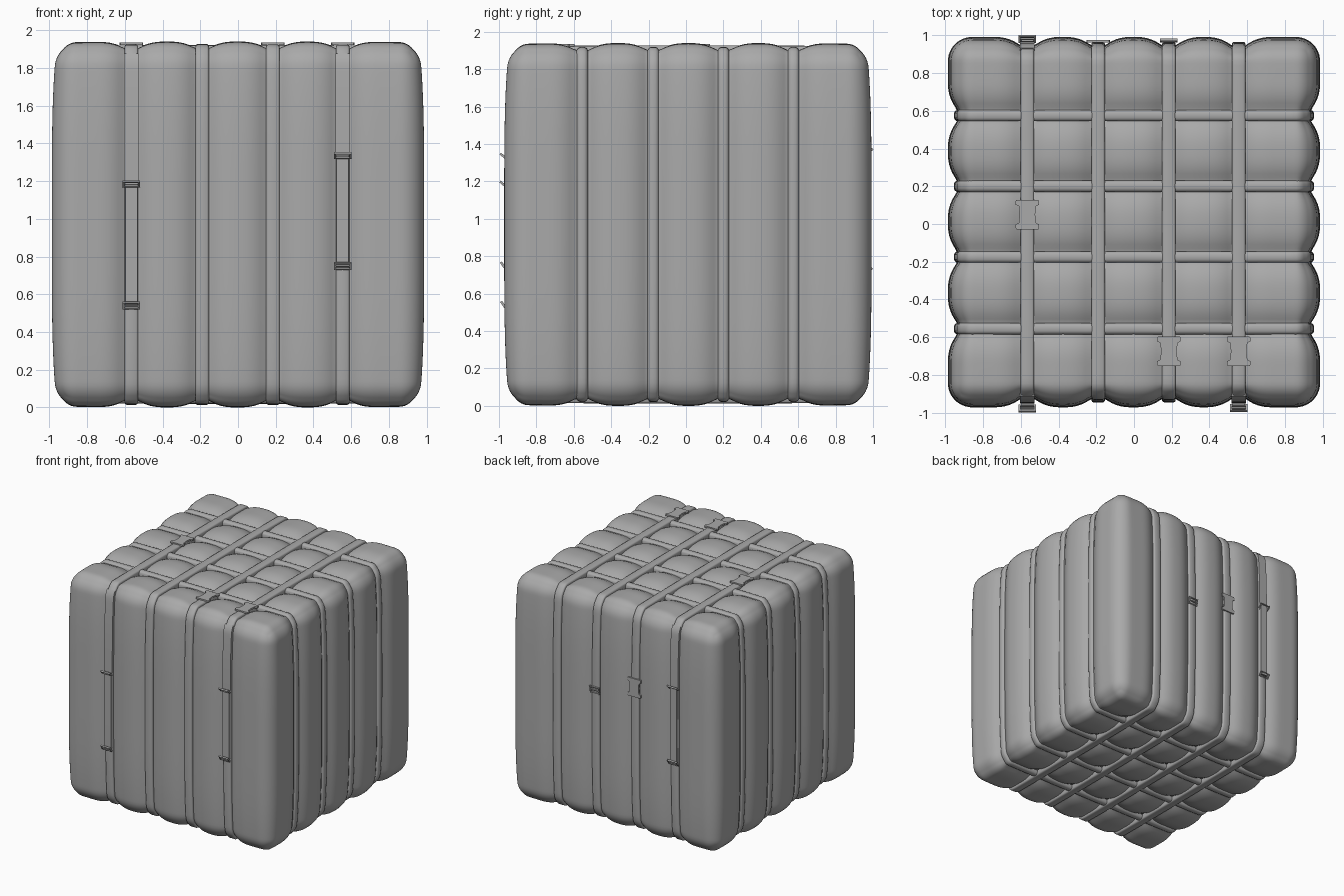
import bpy, bmesh, math
from mathutils import Vector, Matrix

if "Cube" in bpy.data.objects:
    bpy.data.objects.remove(bpy.data.objects["Cube"])

H = Vector((0.987, 0.982, 0.97))      # half size of the bundle
C = Vector((0, 0.01, 0.97))           # its centre
R = 0.13                              # edge rounding
XS = [-0.565, -0.19, 0.185, 0.555]    # straps running front to back
YS = [-0.565, -0.185, 0.19, 0.565]    # straps running side to side (relative to C)
DEPTH = 0.05

GREY = bpy.data.materials.new("dark_grey")
GREY.diffuse_color = (0.4, 0.4, 0.4, 1)
GREY.use_nodes = True
GREY.node_tree.nodes["Principled BSDF"].inputs["Base Color"].default_value = GREY.diffuse_color


def groove(v, straps):
    d = max(0, min(abs(v - s) for s in straps) - 0.03)
    return DEPTH * (1 - min(1, d / 0.155)) ** 2.5


def surf(u, use="xy"):
    """Map a point on the unit cube to the pillowed bundle; returns point, normal."""
    p = Vector(u) * H
    inner = Vector([max(-(H[i] - R), min(H[i] - R, p[i])) for i in range(3)])
    n = (p - inner).normalized()
    q = inner + n * R
    push = 0.028 * u[2] ** 4
    off = Vector((n.x * push, n.y * push, n.z * 0.006 * (u[0] ** 4 + u[1] ** 4)))
    if "x" in use:
        off += Vector((0, n.y, n.z * 0.75)) * groove(p.x, XS)
    if "y" in use:
        off += Vector((n.x, 0, n.z * 0.75)) * groove(p.y, YS)
    return q - off + C, n


def finish(name, bm, angle=35):
    bmesh.ops.recalc_face_normals(bm, faces=bm.faces)
    me = bpy.data.meshes.new(name)
    bm.to_mesh(me)
    bm.free()
    me.materials.append(GREY)
    ob = bpy.data.objects.new(name, me)
    bpy.context.collection.objects.link(ob)
    bpy.ops.object.select_all(action="DESELECT")
    ob.select_set(True)
    bpy.context.view_layer.objects.active = ob
    bpy.ops.object.shade_smooth_by_angle(angle=math.radians(angle))
    return ob


def sweep(name, path, axis, profile, closed):
    """Sweep a (sideways, outward) profile along surface points."""
    bm = bmesh.new()
    rings = [[bm.verts.new(p + axis * a + n * b) for a, b in profile] for p, n in path]
    k = len(profile)
    for i in range(len(rings) if closed else len(rings) - 1):
        r0, r1 = rings[i], rings[(i + 1) % len(rings)]
        for j in range(k):
            bm.faces.new((r0[j], r0[(j + 1) % k], r1[(j + 1) % k], r1[j]))
    if not closed:
        bm.faces.new(rings[0])
        bm.faces.new(rings[-1])
    finish(name, bm, 50)


# padded body
bm = bmesh.new()
bmesh.ops.create_cube(bm, size=2)
bmesh.ops.subdivide_edges(bm, edges=bm.edges, cuts=83, use_grid_fill=True)
for v in bm.verts:
    v.co = surf(v.co)[0]
finish("padded_bundle", bm, 60)

# closed straps around the bundle
N = 64
t = [-1 + 2 * i / N for i in range(N)]
square = [(a, -1) for a in t] + [(1, a) for a in t] + [(-a, 1) for a in t] + [(-1, -a) for a in t]


def band(w, top, edge):
    return [(-w, -0.02), (-w, top - edge), (-w + edge * 0.4, top - edge * 0.35), (-w + edge * 1.1, top),
            (w - edge * 1.1, top), (w - edge * 0.4, top - edge * 0.35), (w, top - edge), (w, -0.02)]


for i, x in enumerate(XS):
    path = [surf((x / H.x, a, b), "x") for a, b in square]
    sweep(f"long_strap_{i + 1}", path, Vector((1, 0, 0)), band(0.036, 0.024, 0.01), True)
for i, y in enumerate(YS):
    path = [surf((a, y / H.y, b), "y") for a, b in square]
    sweep(f"cross_strap_{i + 1}", path, Vector((0, 1, 0)), band(0.03, 0.018, 0.016), True)


def place(face, x, v, lift, tilt=0):
    """Frame on a strap: local y runs along the strap, local z points outward."""
    if face == "top":
        u, X, Y = (x / H.x, (v - C.y) / H.y, 1), Vector((1, 0, 0)), Vector((0, 1, 0))
    else:
        s = -1 if face == "front" else 1
        u, X, Y = (x / H.x, s, (v - C.z) / H.z), Vector((-s, 0, 0)), Vector((0, 0, 1))
    p, n = surf(u, "x")
    m = Matrix((X, Y, X.cross(Y))).transposed().to_4x4()
    return Matrix.Translation(p + n * lift) @ m @ Matrix.Rotation(math.radians(tilt), 4, "X")


def box(bm, centre, size):
    m = Matrix.Translation(centre) @ Matrix.Diagonal((*size, 1))
    bmesh.ops.create_cube(bm, size=1, matrix=m)


# ladder-lock frames: two side rails and cross bars
def frame(name, face, x, v, tilt, bars, length=0.045, lift=0.05):
    bm = bmesh.new()
    for s in (-1, 1):
        box(bm, (s * 0.041, 0, 0), (0.01, length, 0.012))
    for j in range(bars):
        box(bm, (0, (j / (bars - 1) - 0.5) * (length - 0.008), 0), (0.092, 0.008, 0.012))
    bm.transform(place(face, x, v, lift, tilt))
    finish(name, bm)


# side-release clips: flat plate with a waist and flared ends
def clip(name, face, x, v):
    half = [(0.058, -0.078), (0.062, -0.072), (0.062, -0.052), (0.046, -0.045),
            (0.041, 0), (0.046, 0.045), (0.062, 0.052), (0.062, 0.072), (0.058, 0.078)]
    outline = half + [(-a, -b) for a, b in half]
    bm = bmesh.new()
    f = bm.faces.new([bm.verts.new((a, b, -0.006)) for a, b in outline])
    r = bmesh.ops.extrude_face_region(bm, geom=[f])
    vs = [g for g in r["geom"] if isinstance(g, bmesh.types.BMVert)]
    bmesh.ops.translate(bm, verts=vs, vec=(0, 0, 0.014))
    bm.transform(place(face, x, v, 0.026))
    finish(name, bm)


# doubled webbing with a frame at each end
for name, face, x, hi, lo in (("left_front", "front", -0.565, 1.185, 0.54),
                              ("right_front", "front", 0.555, 1.335, 0.75),
                              ("left_back", "back", -0.565, 1.36, 0.72)):
    s = -1 if face == "front" else 1
    for part, z0, z1, w, top in (("tail", lo, hi, 0.032, 0.038), ("webbing", hi, 1.9, 0.038, 0.03)):
        path = [surf((x / H.x, s, (z0 + (z1 - z0) * i / 24 - C.z) / H.z), "x") for i in range(25)]
        sweep(f"{name}_{part}", path, Vector((1, 0, 0)),
              [(-w, 0.01), (-w, top), (w, top), (w, 0.01)], False)
    out = 0.055 if face == "front" else 0.04
    frame(f"{name}_upper_frame", face, x, hi, 50, 2, lift=out)
    frame(f"{name}_lower_frame", face, x, lo, 35, 3, lift=out)

frame("back_slider", "back", 0.185, 1.14, 10, 3, 0.06, 0.03)
clip("back_clip", "back", -0.19, 1.26)
clip("top_clip_left", "top", -0.565, 0.05)
clip("top_clip_middle", "top", 0.185, -0.675)
clip("top_clip_right", "top", 0.555, -0.675)
